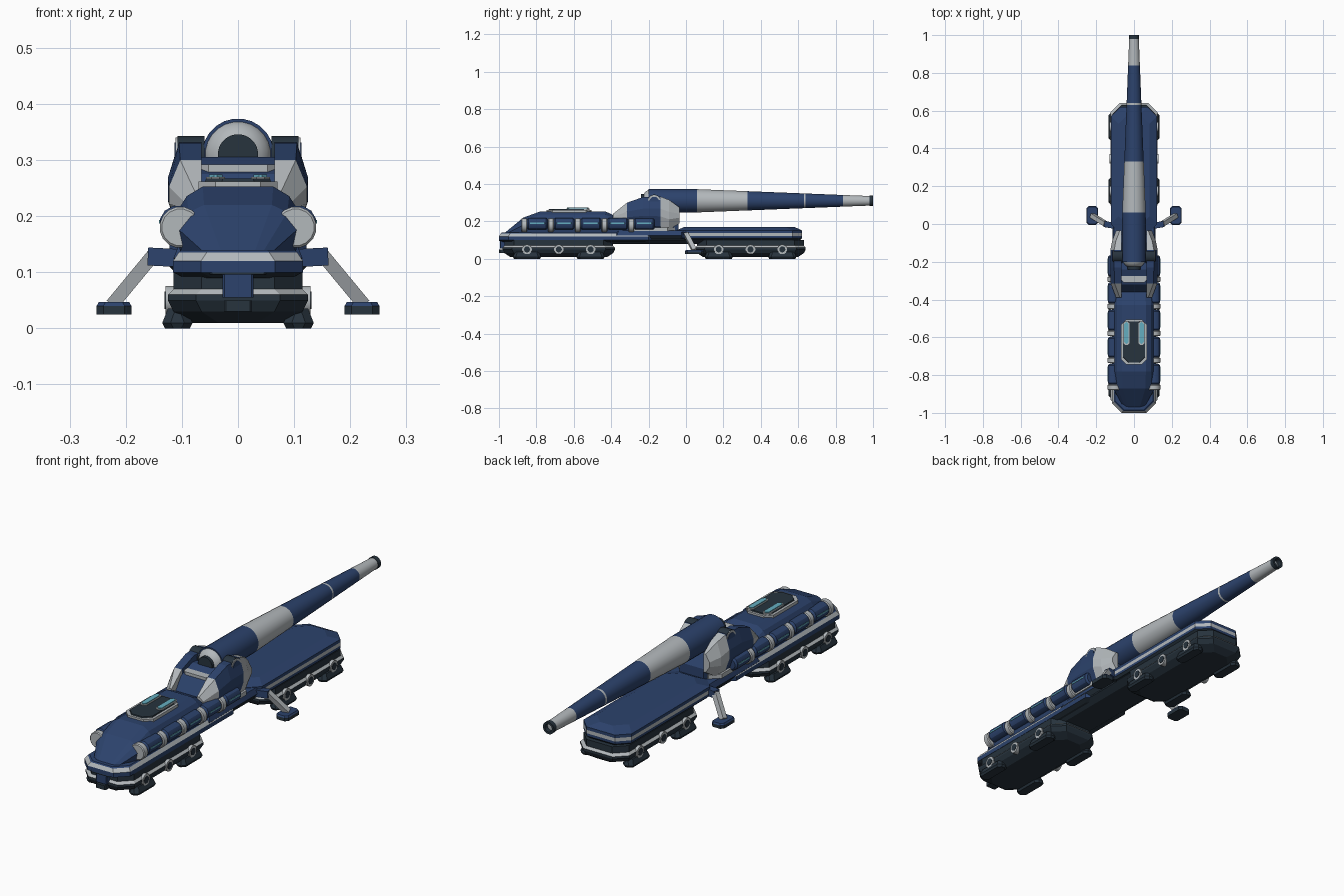
import bpy, bmesh, math
from mathutils import Vector

cube = bpy.data.objects.get("Cube")
if cube:
    bpy.data.objects.remove(cube, do_unlink=True)


def material(name, *rgb):
    mat = bpy.data.materials.new(name)
    mat.use_nodes = True
    mat.diffuse_color = (*rgb, 1)
    mat.node_tree.nodes["Principled BSDF"].inputs["Base Color"].default_value = (*rgb, 1)
    return mat


MATERIALS = [material("navy blue", .025, .055, .15), material("light grey", .45, .48, .5),
             material("dark slate", .02, .033, .047), material("cyan glass", .13, .42, .53)]
BLUE, LIGHT, DARK, CYAN = range(len(MATERIALS))


def loft(name, rings, colours, mirror=False, smooth=False):
    """Skin closed rings of points, with one colour or one colour per span."""
    if isinstance(colours, int):
        colours = [colours] * (len(rings) - 1)
    bm = bmesh.new()
    loops = [[bm.verts.new(point) for point in ring] for ring in rings]
    for lower, upper, colour in zip(loops, loops[1:], colours):
        for j in range(len(lower)):
            face = bm.faces.new((lower[j - 1], lower[j], upper[j], upper[j - 1]))
            face.material_index = colour
    bm.faces.new(loops[0][::-1]).material_index = colours[0]
    bm.faces.new(loops[-1]).material_index = colours[-1]
    bmesh.ops.recalc_face_normals(bm, faces=bm.faces)
    mesh = bpy.data.meshes.new(name)
    bm.to_mesh(mesh)
    bm.free()
    for mat in MATERIALS:
        mesh.materials.append(mat)
    part = bpy.data.objects.new(name, mesh)
    bpy.context.collection.objects.link(part)
    if mirror:
        part.modifiers.new("mirror", "MIRROR")
    if smooth:
        bpy.ops.object.select_all(action="DESELECT")
        part.select_set(True)
        bpy.context.view_layer.objects.active = part
        bpy.ops.object.shade_smooth_by_angle(angle=math.radians(30))


def symmetric(half, centre=0):
    """Complete a half outline of (x offset, y, z) across the centre."""
    return ([(centre + x, y, z) for x, y, z in half]
            + [(centre - x, y, z) for x, y, z in reversed(half)])


def stack(name, width, start, end, layers, colours, corner=.05, centre=0, mirror=False):
    """Pile up a chamfered outline through (inset, z) layers."""
    rings = []
    for inset, z in layers:
        w, a, b = width - inset, start + inset, end - inset
        c = min(corner, w * .8)
        half = [(w - c, a, z), (w, a + c, z), (w, b - c, z), (w - c, b, z)]
        rings.append(symmetric(half, centre))
    loft(name, rings, colours, mirror)


def slab(name, width, start, end, bottom, top, colour, **options):
    stack(name, width, start, end, [(0, bottom), (0, top)], colour, **options)


def circle(radius, sides):
    angles = [math.tau * (i + .5) / sides for i in range(sides)]
    return [(radius * math.cos(a), radius * math.sin(a)) for a in angles]


def lathe(name, stations, colours, x=0, z=.31, sides=24, mirror=False):
    """Turned part along y from (y, radius) stations."""
    rings = [[(x + u, y, z + v) for u, v in circle(r, sides)] for y, r in stations]
    loft(name, rings, colours, mirror, smooth=True)


def disc(name, inner, outer, y, z, radius, colour):
    """Disc facing sideways, one on each side."""
    rings = [[(x, y + u, z + v) for u, v in circle(radius, 20)] for x in (inner, outer)]
    loft(name, rings, colour, mirror=True, smooth=True)


def beam(name, start, end, thickness, colour):
    """Square bar between two points, one on each side."""
    start, end = Vector(start), Vector(end)
    axis = end - start
    u = axis.cross((0, 1, 0)).normalized() * thickness
    v = axis.cross(u).normalized() * thickness
    rings = [[p + u + v, p - u + v, p - u - v, p + u - v] for p in (start, end)]
    loft(name, rings, colour, mirror=True)


# Bogies with wheels and hover pads
for label, start, end in (("front", -.98, -.38), ("rear", .05, .64)):
    stack(label + "_bogie", .125, start, end,
          [(.04, .01), (.01, .03), (0, .05), (0, .06), (.01, .07), (.01, .1)],
          [DARK, DARK, DARK, LIGHT, DARK])
    middle = (start + end) / 2
    for offset in (-.17, 0, .17):
        y = middle + offset
        disc(label + "_wheel_rim", .1, .129, y, .05, .026, LIGHT)
        disc(label + "_wheel_hub", .1, .131, y, .05, .016, DARK)
        if offset:
            stack(label + "_hover_pad", .027, y - .075, y + .075,
                  [(.005, 0), (0, .01), (.01, .035)], DARK,
                  corner=.015, centre=.108, mirror=True)

# Underframe and decks
stack("underframe", .1, -.95, .6, [(.03, .08), (0, .1), (0, .14)], DARK)
stack("front_deck", .116, -1, -.15,
      [(.02, .09), (0, .1), (0, .12), (.01, .135), (.015, .14)], [DARK, BLUE, LIGHT, BLUE])
stack("middle_deck", .115, -.4, .14, [(.02, .1), (0, .125), (.01, .15)], [DARK, BLUE],
      corner=.03)
stack("rear_deck", .122, -.05, .62,
      [(.01, .1), (0, .11), (0, .122), (0, .138), (0, .152), (.04, .17)],
      [DARK, BLUE, LIGHT, BLUE, BLUE])

# Nose fittings
slab("nose_plate", .05, -1, -.94, .096, .119, DARK, corner=0.004)
slab("coupler", .028, -.995, -.94, .055, .096, BLUE, corner=0.004)
slab("bumper", .025, -.999, -.95, .03, .05, DARK, corner=0.004)

# Armoured front hull: one cross-section rule, sized by width and roof height
HULL_SHAPE = [(.88, 0), (1, .6), (.8, .87), (.55, 1)]
HULL_FLOOR = .12
hull = [(-.98, .05, .13), (-.87, .11, .22), (-.78, .114, .253),
        (-.43, .114, .253), (-.34, .11, .21), (-.1, .1, .17)]
loft("front_hull", [symmetric([(width * u, y, HULL_FLOOR + (roof - HULL_FLOOR) * v)
                               for u, v in HULL_SHAPE]) for y, width, roof in hull], BLUE)

# Roof hatch with glazed vents
stack("hatch_frame", .07, -.745, -.505, [(0, .24), (0, .262)], LIGHT, corner=.03)
stack("hatch", .062, -.738, -.512, [(0, .25), (.005, .267)], DARK, corner=.03)
slab("vent_frame", .017, -.64, -.515, .255, .27, LIGHT, corner=.01, centre=.04, mirror=True)
slab("vent_glass", .012, -.635, -.52, .26, .274, CYAN, corner=.01, centre=.04, mirror=True)


# Side drums and straps
def barrel_stations(y, half_length, radius, bevel):
    return [(y - half_length, radius - bevel), (y - half_length + bevel, radius),
            (y + half_length - bevel, radius), (y + half_length, radius - bevel)]


for i in range(5):
    y = -.795 + .143 * i
    lathe("side_drum", barrel_stations(y, .055, .032, .008), BLUE,
          x=.108, z=.187, sides=12, mirror=True)
    slab("drum_light", .002, y - .04, y + .04, .187, .193, CYAN, centre=.139, mirror=True)
    lathe("drum_strap", barrel_stations(y - .07, .015, .037, .004), LIGHT,
          x=.103, z=.18, sides=16, mirror=True)

# Turret core, breech cradle and base
core = [(-.36, .07, .22), (-.32, .08, .275), (-.24, .08, .305), (-.1, .08, .29), (-.04, .06, .2)]
loft("turret_core", [symmetric([(width, y, .14), (width, y, roof)])
                     for y, width, roof in core], BLUE)
slab("breech_cradle", .068, -.31, -.2, .25, .292, LIGHT, corner=.015)
slab("turret_base", .112, -.32, -.06, .148, .168, LIGHT, corner=.04)

# Turret cheeks: a bulging section from y, outer x, bottom and top
INNER = .065


def cheek_ring(y, outer, bottom, top):
    waist, shoulder = (bottom + (top - bottom) * t for t in (.35, .6))
    return [(INNER, y, bottom), (outer - .02, y, bottom), (outer, y, waist),
            (outer, y, shoulder), (outer - .02, y, top), (INNER, y, top)]


cheek = [(-.39, .095, .2, .24), (-.315, .123, .18, .3), (-.23, .125, .175, .33),
         (-.137, .125, .17, .333), (-.09, .116, .155, .315), (-.035, .095, .19, .275)]
loft("turret_cheek", [cheek_ring(*section) for section in cheek],
     [LIGHT, BLUE, BLUE, LIGHT, LIGHT], mirror=True)

# Trunnions
for part, inner, outer, radius, colour in (("trunnion", .06, .108, .036, DARK),
                                           ("trunnion_rim", .1, .111, .034, LIGHT),
                                           ("trunnion_cap", .1, .113, .025, BLUE)):
    disc(part, inner, outer, -.17, .307, radius, colour)

# Gun barrel: a steady taper split into coloured bands
band_ends = [-.2, .06, .33, .63, .64, .84, .98]
lathe("gun_barrel", [(y, min(.064, .065 - .04 * y)) for y in band_ends],
      [BLUE, LIGHT, BLUE, LIGHT, BLUE, LIGHT])
lathe("muzzle", [(.98, .028), (1, .028), (1, .018), (.95, .018)], DARK)
dome_angles = [math.radians(a) for a in range(30, 91, 15)]
lathe("breech_dome", [(-.19 - .045 * math.cos(a), .06 * math.sin(a)) for a in dome_angles], LIGHT)
lathe("breech_plug", [(-.24, .036), (-.2, .036)], DARK)

# Outriggers
beam("outrigger_bracket", (.1, -.01, .125), (.158, 0, .128), .016, BLUE)
beam("outrigger_arm", (.15, 0, .132), (.222, .045, .045), .012, LIGHT)
stack("outrigger_foot", .031, -.005, .095, [(0, .025), (0, .04), (.004, .047)], [DARK, BLUE],
      corner=.012, centre=.221, mirror=True)
